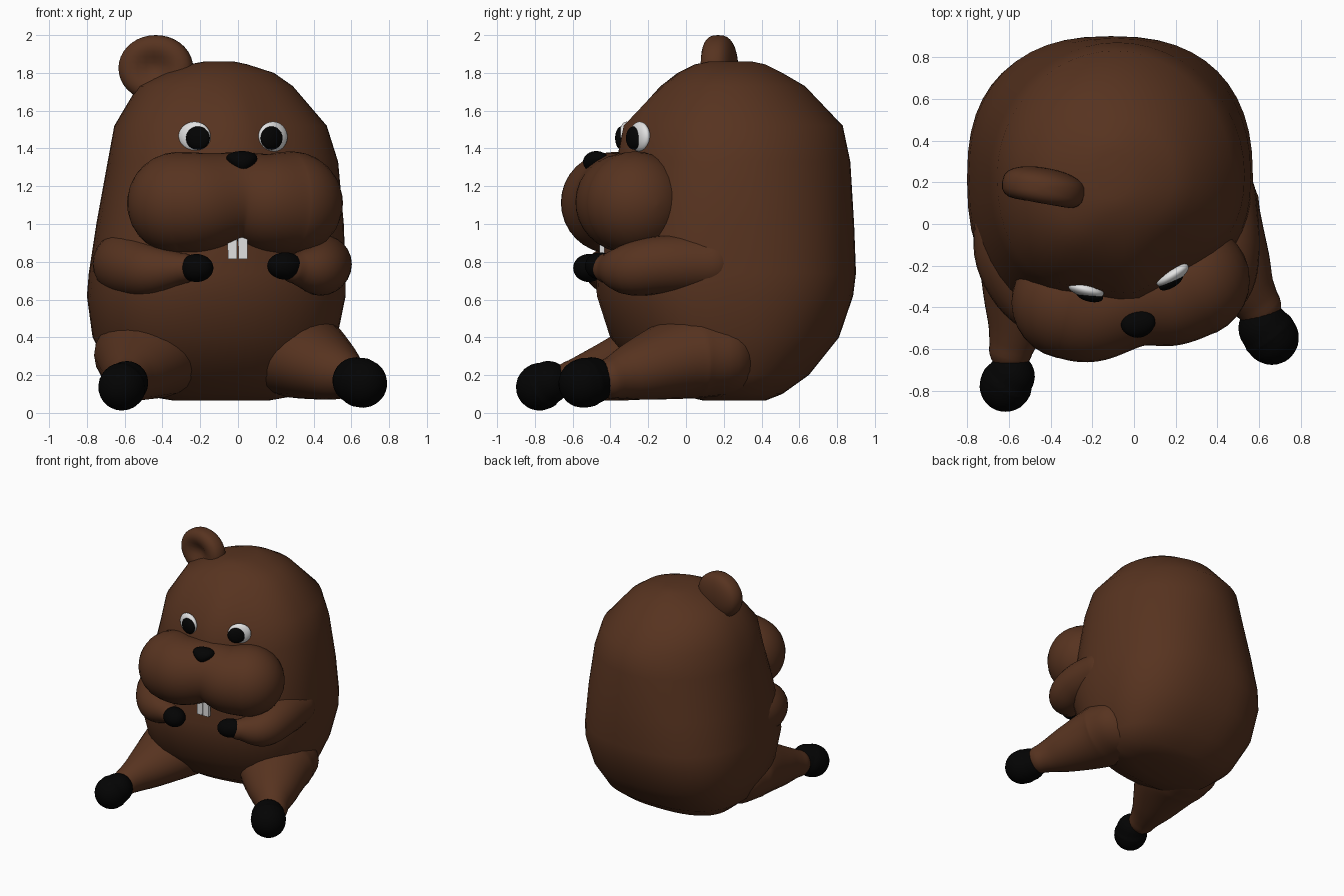
import bpy, bmesh, math
from mathutils import Vector, Matrix

if "Cube" in bpy.data.objects:
    bpy.data.objects.remove(bpy.data.objects["Cube"])


def material(name, rgb):
    m = bpy.data.materials.new(name)
    m.diffuse_color = (*rgb, 1)
    m.use_nodes = True
    m.node_tree.nodes["Principled BSDF"].inputs["Base Color"].default_value = m.diffuse_color
    return m


BROWN = material("brown fur", (0.095, 0.033, 0.014))
BLACK = material("black", (0.001, 0.001, 0.001))
WHITE = material("white", (0.75, 0.75, 0.75))


def finish(bm, name, mat, smooth=True):
    bmesh.ops.recalc_face_normals(bm, faces=bm.faces)
    for f in bm.faces:
        f.smooth = smooth
    me = bpy.data.meshes.new(name)
    bm.to_mesh(me)
    bm.free()
    me.materials.append(mat)
    ob = bpy.data.objects.new(name, me)
    bpy.context.collection.objects.link(ob)
    return ob


def loft(rings, name, mat):
    bm = bmesh.new()
    loops = [[bm.verts.new(p) for p in r] for r in rings]
    n = len(loops[0])
    for a, b in zip(loops, loops[1:]):
        for i in range(n):
            j = (i + 1) % n
            bm.faces.new((a[i], a[j], b[j], b[i]))
    bm.faces.new(loops[0])
    bm.faces.new(loops[-1])
    return finish(bm, name, mat)


def catmull(a, b, c, d, t):
    return 0.5 * (2 * b + (c - a) * t + (2 * a - 5 * b + 4 * c - d) * t * t
                  + (3 * b - a - 3 * c + d) * t ** 3)


def limb(name, stations, mat, steps=6, sides=24, widen=0):
    """Round-ended tube through (x, y, z, radius) stations; widen flattens thick parts."""
    s = [Vector(p) for p in stations]
    s = [2 * s[0] - s[1]] + s + [2 * s[-1] - s[-2]]
    path = [catmull(*s[i:i + 4], k / steps) for i in range(len(s) - 3) for k in range(steps)]
    path.append(s[-2])
    pts = [p.to_3d() for p in path]
    rings = []

    def ring(c, d, r):
        u = d.cross(Vector((0, 0, 1))).normalized()
        v = u.cross(d)
        w = r + widen * max(0, r - 0.13)
        return [c + w * math.cos(a) * u + r * math.sin(a) * v
                for a in (2 * math.pi * k / sides for k in range(sides))]

    caps = [math.pi / 2 * k / 7 for k in range(1, 7)] + [1.54]
    d0 = (pts[1] - pts[0]).normalized()
    d1 = (pts[-1] - pts[-2]).normalized()
    r0, r1 = path[0].w, path[-1].w
    for a in reversed(caps):
        rings.append(ring(pts[0] - d0 * r0 * math.sin(a), d0, r0 * math.cos(a)))
    for i, p in enumerate(pts):
        d = (pts[min(i + 1, len(pts) - 1)] - pts[max(i - 1, 0)]).normalized()
        rings.append(ring(p, d, path[i].w))
    for a in caps:
        rings.append(ring(pts[-1] + d1 * r1 * math.sin(a), d1, r1 * math.cos(a)))
    return loft(rings, name, mat)


def ball(name, centre, radii, mat, turn=0, shape=None):
    bm = bmesh.new()
    bmesh.ops.create_uvsphere(bm, u_segments=28, v_segments=18, radius=1)
    if shape:
        for v in bm.verts:
            v.co = shape(v.co)
    bmesh.ops.transform(bm, verts=bm.verts, matrix=Matrix.Translation(centre)
                        @ Matrix.Rotation(math.radians(turn), 4, 'Z')
                        @ Matrix.Diagonal((*radii, 1)))
    return finish(bm, name, mat)


# Body and head: stacked rounded sections (z, x min, x max, y front, y back)
sections = [
    (0.065, -0.34, 0.16, 0.10, 0.42), (0.10, -0.55, 0.36, -0.05, 0.51),
    (0.20, -0.67, 0.45, -0.22, 0.65), (0.40, -0.77, 0.525, -0.39, 0.81),
    (0.62, -0.80, 0.57, -0.46, 0.885), (0.74, -0.79, 0.57, -0.465, 0.90),
    (1.00, -0.75, 0.56, -0.43, 0.89), (1.33, -0.69, 0.53, -0.39, 0.87),
    (1.52, -0.655, 0.47, -0.35, 0.83), (1.73, -0.53, 0.29, -0.15, 0.63),
    (1.80, -0.39, 0.19, -0.04, 0.51), (1.845, -0.26, 0.05, 0.05, 0.42),
    (1.86, -0.18, -0.02, 0.12, 0.35)]
rings = []
for z, x0, x1, y0, y1 in sections:
    ring = []
    head = max(0, min(1, (z - 0.9) / 0.4, (1.8 - z) / 0.15))
    for k in range(48):
        a = 2 * math.pi * k / 48
        c, s = math.cos(a), math.sin(a)
        n = 2.35 if s < 0 else 2.5 - 0.55 * max(0, min(1, (z - 0.65) / 0.7))
        x = (x0 + x1) / 2 + (x1 - x0) / 2 * math.copysign(abs(c) ** (2 / n), c)
        y = (y0 + y1) / 2 + (y1 - y0) / 2 * math.copysign(abs(s) ** (2 / n), s)
        y += 0.14 * (x - (x0 + x1) / 2) * max(0, -s)   # face turned slightly aside
        y += 0.27 * head * min(abs(x), 0.23) * max(0, -s)   # soft ridge above nose
        ring.append((x, y, z))
    rings.append(ring)
loft(rings, "body", BROWN)

# Cheeks: a pinched capsule across the face
limb("cheeks", [(-0.315, -0.375, 1.11, 0.272), (-0.2, -0.395, 1.115, 0.265),
                (0.0, -0.35, 1.14, 0.238), (0.16, -0.325, 1.115, 0.262),
                (0.28, -0.27, 1.11, 0.275)], BROWN, 8, 32)

# Nose narrows towards the bottom
ball("nose", (0.02, -0.475, 1.328), (0.092, 0.07, 0.058), BLACK, 10,
     lambda p: Vector((p.x * (0.82 + 0.4 * p.z), p.y, p.z)))

# Eyes: flattened whites with pupils in front
for side, eye, turn, pupil in (
        ("left", (-0.23, -0.315, 1.462), -14, (-0.213, -0.342, 1.455)),
        ("right", (0.185, -0.245, 1.462), 32, (0.178, -0.275, 1.455))):
    ball(side + "_eye_white", eye, (0.088, 0.036, 0.08), WHITE, turn)
    ball(side + "_pupil", pupil, (0.066, 0.03, 0.062), BLACK, turn)

# Two front teeth
for side, x in (("left", -0.03), ("right", 0.026)):
    bm = bmesh.new()
    bmesh.ops.create_cube(bm, size=1, matrix=Matrix.Translation((x, -0.445, 0.885))
                          @ Matrix.Diagonal((0.052, 0.025, 0.14, 1)))
    for v in bm.verts:
        if v.co.z < 0.88:
            v.co.x = x + (v.co.x - x) * 0.9
    finish(bm, side + "_tooth", WHITE, False)

# Arms and paws
limb("left_arm", [(-0.605, 0.08, 0.80, 0.155), (-0.59, -0.16, 0.785, 0.17),
                  (-0.48, -0.37, 0.755, 0.142), (-0.29, -0.475, 0.765, 0.08)], BROWN)
limb("right_arm", [(0.435, 0.13, 0.79, 0.15), (0.447, -0.12, 0.785, 0.155),
                   (0.42, -0.30, 0.76, 0.138), (0.30, -0.415, 0.765, 0.08)], BROWN)
ball("left_paw", (-0.22, -0.515, 0.767), (0.092, 0.08, 0.074), BLACK, -25)
ball("right_paw", (0.25, -0.455, 0.778), (0.1, 0.075, 0.072), BLACK, 25)

# Legs and feet
limb("left_leg", [(-0.46, 0.05, 0.305, 0.225), (-0.475, -0.12, 0.30, 0.23),
                  (-0.54, -0.39, 0.225, 0.165), (-0.59, -0.60, 0.175, 0.105)],
     BROWN, widen=0.6)
limb("right_leg", [(0.30, 0.18, 0.305, 0.215), (0.345, 0.0, 0.295, 0.222),
                   (0.49, -0.24, 0.23, 0.165), (0.595, -0.39, 0.185, 0.11)],
     BROWN, widen=0.6)
limb("left_foot", [(-0.59, -0.73, 0.16, 0.115), (-0.605, -0.755, 0.147, 0.125),
                   (-0.615, -0.775, 0.137, 0.125)], BLACK)
limb("right_foot", [(0.625, -0.50, 0.17, 0.125), (0.645, -0.525, 0.162, 0.132),
                    (0.66, -0.545, 0.157, 0.13)], BLACK)


# Single ear with a dished front
def dish(p):
    q = p.copy()
    q.y = math.copysign(abs(p.y) ** 0.7, p.y)
    if p.y < 0:
        q.y += 0.75 * math.exp(-(p.x ** 2 + p.z ** 2) * 4.5)
    return q


ball("ear", (-0.435, 0.17, 1.825), (0.2, 0.1, 0.175), BROWN, -10, dish)
